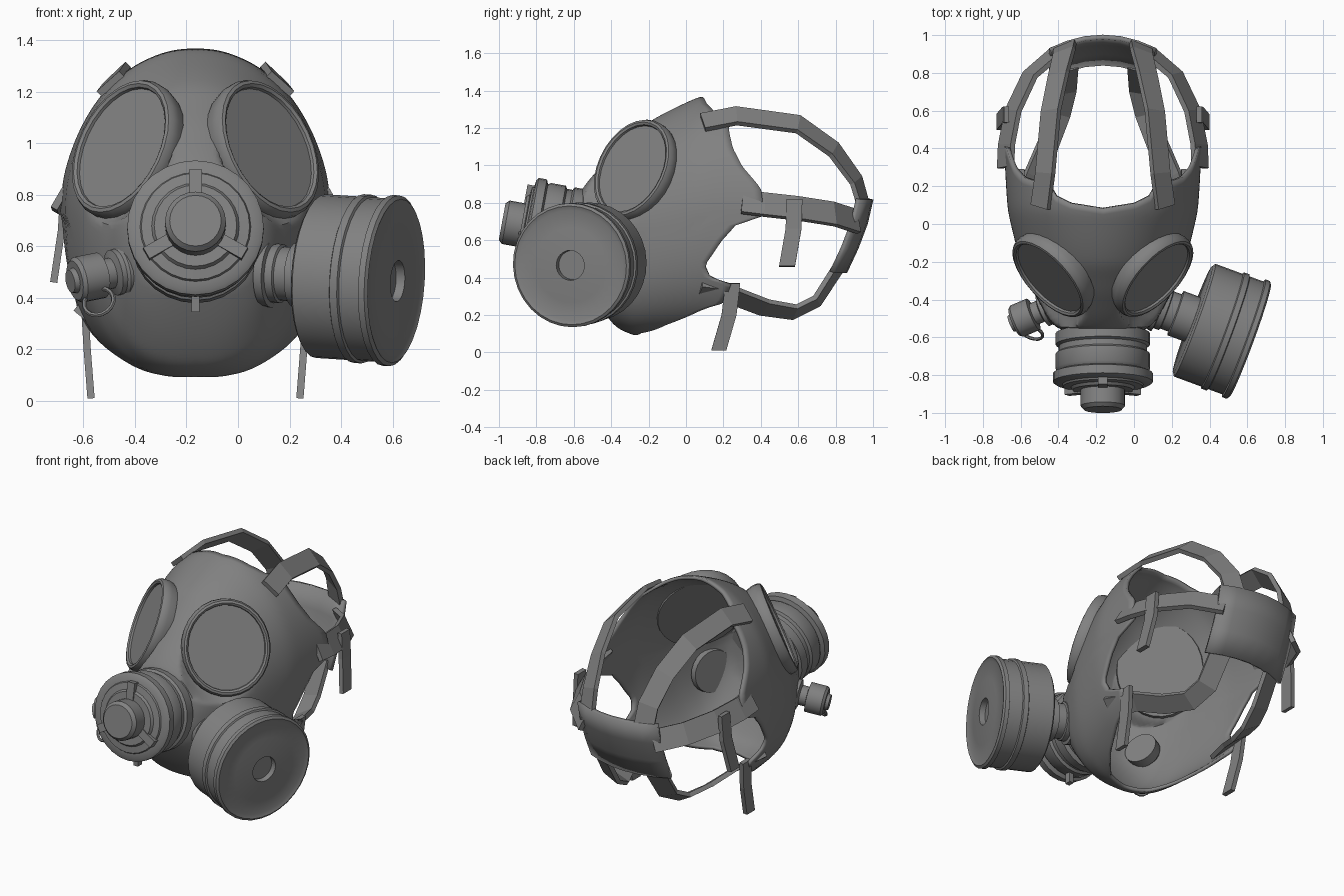
import bpy, bmesh, math
from mathutils import Vector, Matrix

old = bpy.data.objects.get("Cube")
if old:
    bpy.data.objects.remove(old)

CX = -0.165  # mask centre line

rubber = bpy.data.materials.new("dark_grey_rubber")
rubber.use_nodes = True
rubber.diffuse_color = (0.22, 0.22, 0.22, 1)
rubber.node_tree.nodes["Principled BSDF"].inputs["Base Color"].default_value = (0.22, 0.22, 0.22, 1)


def make(name, verts, faces, smooth=True, recalc=True):
    mesh = bpy.data.meshes.new(name)
    mesh.from_pydata([tuple(v) for v in verts], [], faces)
    if recalc:
        bm = bmesh.new()
        bm.from_mesh(mesh)
        bmesh.ops.recalc_face_normals(bm, faces=bm.faces)
        bm.to_mesh(mesh)
        bm.free()
    ob = bpy.data.objects.new(name, mesh)
    bpy.context.collection.objects.link(ob)
    mesh.materials.append(rubber)
    if smooth:
        bpy.ops.object.select_all(action='DESELECT')
        ob.select_set(True)
        bpy.context.view_layer.objects.active = ob
        bpy.ops.object.shade_smooth_by_angle(angle=math.radians(35))
    return ob


def frame(origin, axis):
    return Matrix.Translation(origin) @ Vector(axis).to_track_quat('Z', 'Y').to_matrix().to_4x4()


def lathe(name, mat, profile, seg=24, sx=1.0, sy=1.0):
    """Turn (distance along axis, radius) points about the frame's z axis."""
    verts, faces = [], []
    for d, r in profile:
        for i in range(seg):
            a = math.tau * i / seg
            verts.append(mat @ Vector((r * sx * math.cos(a), r * sy * math.sin(a), d)))
    for k in range(len(profile) - 1):
        for i in range(seg):
            j = (i + 1) % seg
            faces.append((k * seg + i, k * seg + j, (k + 1) * seg + j, (k + 1) * seg + i))
    faces.append(tuple(range(seg)))
    faces.append(tuple(range((len(profile) - 1) * seg, len(profile) * seg)))
    return make(name, verts, faces)


def strap(name, pts, width, thick=0.024, side=None, centre_z=0.7):
    """Flat band along a path; it faces away from the head centre unless a side direction is given."""
    centre = Vector((CX, 0.35, centre_z))
    pts = [Vector(p) for p in pts]
    verts, faces = [], []
    n = len(pts)
    for i, p in enumerate(pts):
        t = (pts[min(i + 1, n - 1)] - pts[max(i - 1, 0)]).normalized()
        w = Vector(side) if side else t.cross(p - centre).normalized()
        nrm = w.cross(t).normalized()
        for a, b in ((-1, -1), (1, -1), (1, 1), (-1, 1)):
            verts.append(p + w * a * width / 2 + nrm * b * thick / 2)
    for i in range(n - 1):
        for k in range(4):
            m = (k + 1) % 4
            faces.append((i * 4 + k, i * 4 + m, i * 4 + 4 + m, i * 4 + 4 + k))
    faces += [(0, 1, 2, 3), tuple(range(4 * n - 4, 4 * n))]
    return make(name, verts, faces, smooth=False)


def lerp_table(table, x):
    for (x0, a), (x1, b) in zip(table, table[1:]):
        if x <= x1:
            return a + (b - a) * (x - x0) / (x1 - x0)
    return table[-1][1]


# Face piece: cross-sections (y, half width, top, bottom) with a shaped back edge
SECTIONS = [(-0.58, 0.12, 0.80, 0.50), (-0.55, 0.24, 0.88, 0.40), (-0.4, 0.345, 1.05, 0.165),
            (-0.3, 0.395, 1.145, 0.1), (-0.2, 0.435, 1.23, 0.085), (0.0, 0.487, 1.335, 0.085),
            (0.1, 0.505, 1.37, 0.085), (0.45, 0.525, 1.38, 0.085)]
EDGE = [(0, 0.08), (20, 0.11), (30, 0.15), (36, 0.23), (46, 0.23), (56, 0.25), (66, 0.30), (77, 0.40),
        (90, 0.42), (92, 0.27), (98, 0.19), (109, 0.10), (116, 0.13), (120, 0.24), (132, 0.2),
        (136, 0.1), (150, -0.1), (165, -0.24), (180, -0.28)]


def section(y, c):
    """Smooth interpolation of one section column."""
    s = SECTIONS
    slope = lambda i: ((s[min(i + 1, len(s) - 1)][c] - s[max(i - 1, 0)][c])
                       / (s[min(i + 1, len(s) - 1)][0] - s[max(i - 1, 0)][0]))
    i = 0
    while i < len(s) - 2 and y > s[i + 1][0]:
        i += 1
    h = s[i + 1][0] - s[i][0]
    t = (y - s[i][0]) / h
    return ((2 * t**3 - 3 * t**2 + 1) * s[i][c] + (t**3 - 2 * t**2 + t) * h * slope(i)
            + (3 * t**2 - 2 * t**3) * s[i + 1][c] + (t**3 - t**2) * h * slope(i + 1))


LENS_X, LENS_Y = 0.9, 0.98
lens_frames = [frame((CX + s * 0.278, -0.28, 0.98), (s * 0.68, -0.62, 0.38)) for s in (-1, 1)]
NU, NP = 30, 144
verts, faces = [], []
for k in range(NU + 1):
    for i in range(NP):
        deg = 360 * i / NP
        phi = math.radians(deg)
        y0 = SECTIONS[0][0]
        y = y0 + (lerp_table(EDGE, min(deg, 360 - deg)) - y0) * (k / NU) ** 1.4
        w, top, bot = (section(y, c) for c in (1, 2, 3))
        mid, h, c, sn = (top + bot) / 2, (top - bot) / 2, math.cos(phi), math.sin(phi)
        e = 1.0 if c > 0 else 0.8
        p = Vector((CX + w * math.copysign(abs(sn) ** e, sn), y,
                    mid + h * math.copysign(abs(c) ** e, c)))
        for m in lens_frames:  # flat seat under each lens, easing out past the rim
            q = m.inverted() @ p
            r = math.hypot(q.x / LENS_X, q.y / LENS_Y)
            seat = -0.025 + max(0, r - 0.29) * 0.8
            if q.z > seat and r < 0.42:
                q.z = seat
                p = m @ q
        verts.append(p)
for k in range(NU):
    for i in range(NP):
        j = (i + 1) % NP
        faces.append((k * NP + i, k * NP + j, (k + 1) * NP + j, (k + 1) * NP + i))
faces.append(tuple(reversed(range(NP))))
mask = make("face_piece", verts, faces, recalc=False)
mod = mask.modifiers.new("thickness", 'SOLIDIFY')
mod.thickness = 0.02
mod.offset = -1

# Lenses with raised rims
for m, side in zip(lens_frames, ("right", "left")):
    lathe(side + "_lens_rim", m, [(-0.07, 0.28), (-0.03, 0.292), (0.0, 0.292), (0.02, 0.282),
          (0.024, 0.268), (0.016, 0.256), (-0.004, 0.252)], 28, LENS_X, LENS_Y)
    lathe(side + "_lens", m, [(-0.008, 0.256), (0.004, 0.256)], 28, LENS_X, LENS_Y)

# Front outlet assembly
outlet = frame((CX, -0.55, 0.62), (0, -0.98, 0.18))
lathe("outlet_housing", outlet, [(0.0, 0.225), (0.02, 0.225), (0.03, 0.25), (0.09, 0.25),
      (0.1, 0.235), (0.13, 0.235), (0.14, 0.25), (0.22, 0.25), (0.235, 0.24), (0.245, 0.265),
      (0.29, 0.265), (0.3, 0.25), (0.305, 0.215), (0.315, 0.21), (0.32, 0.17), (0.335, 0.16)], 28)
lathe("outlet_nose", outlet, [(0.3, 0.118), (0.42, 0.118), (0.44, 0.1)], 24)
for k in range(3):
    a = math.radians(90 + 120 * k)
    d = Vector((math.cos(a), math.sin(a), 0))
    strap("outlet_rib_%d" % (k + 1), [outlet @ (d * r + Vector((0, 0, 0.32))) for r in (0.11, 0.22)],
          0.05, 0.045, outlet.to_3x3() @ Vector((-d.y, d.x, 0)))
strap("outlet_tab", [(CX, -0.78, 0.43), (CX, -0.78, 0.345)], 0.03, 0.04, (1, 0, 0))

# Side filter canister and its stem
can = frame((0.31, -0.505, 0.485), (0.937, -0.345, -0.06))
lathe("filter_canister", can, [(0, 0.3), (0.012, 0.318), (0.165, 0.318), (0.17, 0.328), (0.2, 0.328),
      (0.205, 0.318), (0.285, 0.318), (0.29, 0.332), (0.315, 0.332), (0.325, 0.318), (0.315, 0.295),
      (0.325, 0.2), (0.33, 0.08), (0.295, 0.078)], 32)
lathe("filter_stem", can, [(-0.22, 0.13), (-0.185, 0.135), (-0.18, 0.115), (-0.15, 0.115),
      (-0.145, 0.105), (-0.1, 0.105), (-0.095, 0.125), (0.01, 0.125)], 24)

# Small valve on the other cheek, with a retaining loop
valve = frame((-0.42, -0.43, 0.51), (-0.9, -0.38, -0.18))
lathe("cheek_valve", valve, [(-0.02, 0.1), (0.04, 0.1), (0.05, 0.09), (0.07, 0.09), (0.08, 0.06),
      (0.12, 0.06), (0.125, 0.09), (0.22, 0.09), (0.235, 0.078), (0.235, 0.05), (0.255, 0.045)], 20)
bpy.ops.mesh.primitive_torus_add(major_radius=0.06, minor_radius=0.009, major_segments=16,
                                 minor_segments=6, location=(-0.54, -0.575, 0.385),
                                 rotation=(math.radians(60), 0, math.radians(-20)))
bpy.context.object.name = "valve_loop"
bpy.context.object.data.materials.append(rubber)

# Head harness straps: path, width, side direction, height of the point they face away from
STRAPS = {
    "top_strap": ([(0.33, 0.09, 1.23), (0.305, 0.27, 1.265), (0.275, 0.6, 1.22), (0.235, 0.79, 1.085),
                   (0.205, 0.91, 0.92), (0.2, 0.945, 0.8)], 0.12, None, 0.95),
    "side_strap": ([(0.515, 0.3, 0.805), (0.51, 0.42, 0.79), (0.475, 0.6, 0.77), (0.385, 0.79, 0.74),
                    (0.24, 0.915, 0.7)], 0.135, None, 0.5),
    "side_strap_end": ([(0.51, 0.58, 0.82), (0.52, 0.575, 0.66), (0.55, 0.54, 0.46)],
                       0.085, (0, 1, 0), 0.7),
    "lower_strap": ([(0.42, 0.07, 0.325), (0.365, 0.25, 0.305), (0.29, 0.42, 0.24), (0.23, 0.58, 0.215),
                     (0.2, 0.7, 0.275), (0.19, 0.82, 0.46)], 0.12, None, 0.7),
    "lower_strap_end": ([(0.43, 0.25, 0.37), (0.42, 0.23, 0.2), (0.405, 0.175, 0.01)],
                        0.08, (0, 1, 0), 0.7),
}
for s, side in ((-1, "right_"), (1, "left_")):
    for name, (pts, width, wdir, cz) in STRAPS.items():
        strap(side + name, [(CX + s * x, y, z) for x, y, z in pts], width, 0.028, wdir, cz)

# Curved plate at the back of the head
verts, faces = [], []
for k in range(4):
    for i in range(7):
        x, t = -0.28 + 0.28 * i / 3, k / 3
        verts.append((CX + x, 0.99 - 0.14 * t**1.4 - 0.9 * x * x, 0.82 - 0.39 * t))
for k in range(3):
    for i in range(6):
        a = k * 7 + i
        faces.append((a, a + 1, a + 8, a + 7))
plate = make("back_plate", verts, faces)
mod = plate.modifiers.new("thickness", 'SOLIDIFY')
mod.thickness = 0.025
mod.offset = 0
